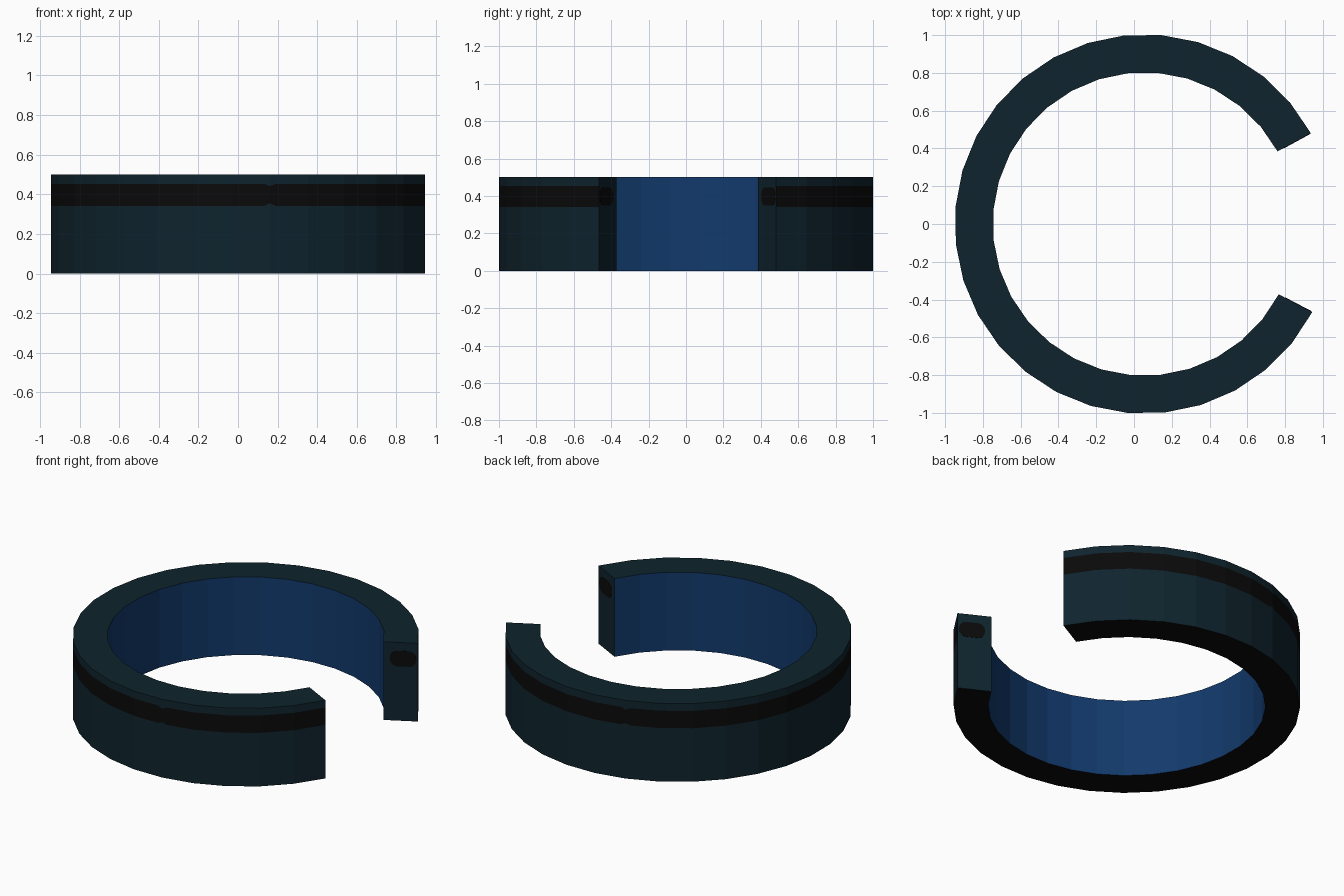
import bpy, bmesh, math
from mathutils import Vector

if "Cube" in bpy.data.objects:
    bpy.data.objects.remove(bpy.data.objects["Cube"])

R_OUT, R_IN, HEIGHT, CX = 1.004, 0.803, 0.5, 0.055
START, STEP, SEGS = math.radians(28.6), math.radians(11.25), 27
NECKS = (7, 22)          # columns where the dark stripe narrows


def material(name, rgb):
    m = bpy.data.materials.new(name)
    m.diffuse_color = (*rgb, 1)
    m.use_nodes = True
    m.node_tree.nodes["Principled BSDF"].inputs["Base Color"].default_value = m.diffuse_color
    return m


teal = material("dark teal", (0.0046, 0.0172, 0.0262))
blue = material("deep blue", (0.006, 0.042, 0.15))
black = material("soft black", (0.003, 0.003, 0.003))


def make_object(name, bm, mats):
    bmesh.ops.recalc_face_normals(bm, faces=bm.faces)
    me = bpy.data.meshes.new(name)
    bm.to_mesh(me)
    bm.free()
    for m in mats:
        me.materials.append(m)
    ob = bpy.data.objects.new(name, me)
    bpy.context.collection.objects.link(ob)


def direction(t):
    """Point on the unit 32-gon; t counts segments and may be fractional."""
    i = math.floor(t)
    a = START + i * STEP
    p = Vector((math.cos(a), math.sin(a), 0))
    q = Vector((math.cos(a + STEP), math.sin(a + STEP), 0))
    return p.lerp(q, t - i)


# open band: outer wall with stripe, flat top, blue lining, black underside
columns = [(float(i), 0.0) for i in range(SEGS + 1)]
for n in NECKS:
    columns[n] = (float(n), 0.012)
    columns += [(n - 0.15, 0.0), (n + 0.15, 0.0)]
columns.sort()

bm = bmesh.new()
loops = []
for t, pinch in columns:
    d = direction(t)
    profile = [(R_OUT, 0), (R_OUT, 0.342 + pinch), (R_OUT, 0.453 - pinch),
               (R_OUT, HEIGHT), (R_IN, HEIGHT), (R_IN, 0)]
    loops.append([bm.verts.new((CX + d.x * r, d.y * r, z)) for r, z in profile])
slots = [0, 2, 0, 0, 1, 2]
for a, b in zip(loops, loops[1:]):
    for k in range(6):
        j = (k + 1) % 6
        f = bm.faces.new((a[k], b[k], b[j], a[j]))
        f.material_index = slots[k]
bm.faces.new(loops[0])
bm.faces.new(loops[-1])
make_object("open_band", bm, [teal, blue, black])

# thin rounded dark patch on each cut end
for name, t, side in (("back_end_patch", 0, -1), ("front_end_patch", SEGS, 1)):
    d = direction(t)
    normal = Vector((-d.y, d.x, 0)) * side
    bm = bmesh.new()
    verts = []
    for i in range(16):
        a = math.tau * (i + 0.5) / 16
        shift = 0.034 if math.cos(a) > 0 else -0.034
        r = 0.918 + shift + 0.044 * math.cos(a)
        z = 0.397 + 0.05 * math.sin(a)
        verts.append(bm.verts.new(Vector((CX, 0, z)) + d * r - normal * 0.001))
    face = bm.faces.new(verts)
    ext = bmesh.ops.extrude_face_region(bm, geom=[face])
    moved = [v for v in ext["geom"] if isinstance(v, bmesh.types.BMVert)]
    bmesh.ops.translate(bm, verts=moved, vec=normal * 0.003)
    if not face.is_valid or len(bm.faces) < 18:
        bm.faces.new(verts)
    make_object(name, bm, [black])
